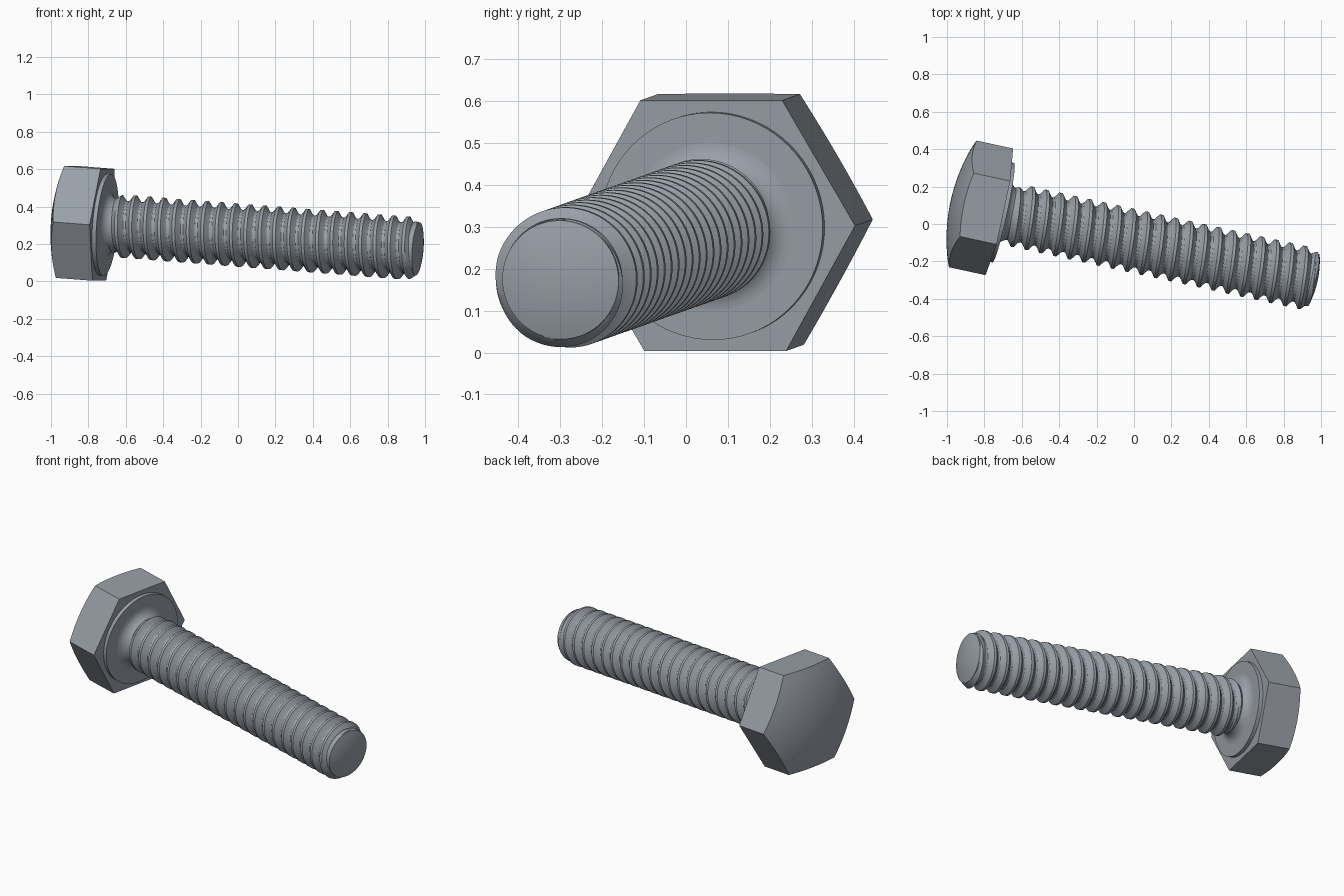
import bpy, bmesh, math
from math import cos, sin, tau, radians, sqrt
from mathutils import Matrix, Vector

cube = bpy.data.objects.get("Cube")
if cube:
    bpy.data.objects.remove(cube, do_unlink=True)

steel = bpy.data.materials.new("steel_grey")
STEEL = (0.32, 0.35, 0.39, 1)
steel.diffuse_color = STEEL
steel.use_nodes = True
steel.node_tree.nodes["Principled BSDF"].inputs["Base Color"].default_value = STEEL

# Bolt frame: local x runs from the head seat to the tip, local y stays level
axis = Vector((1, -0.217, -0.077)).normalized()
side = Vector((0.217, 1, 0)).normalized()
up = axis.cross(side)
FRAME = Matrix.Translation((-0.72, 0.065, 0.303)) @ Matrix((axis, side, up)).transposed().to_4x4()


def finish(name, bm, angle=30):
    bmesh.ops.remove_doubles(bm, verts=bm.verts, dist=1e-5)
    bmesh.ops.recalc_face_normals(bm, faces=bm.faces)
    mesh = bpy.data.meshes.new(name)
    bm.to_mesh(mesh)
    bm.free()
    mesh.transform(FRAME)
    mesh.materials.append(steel)
    obj = bpy.data.objects.new(name, mesh)
    bpy.context.collection.objects.link(obj)
    bpy.ops.object.select_all(action="DESELECT")
    obj.select_set(True)
    bpy.context.view_layer.objects.active = obj
    bpy.ops.object.shade_smooth_by_angle(angle=radians(angle))


def grid(rows):
    """Skin a list of equally long point rows."""
    bm = bmesh.new()
    rows = [[bm.verts.new(p) for p in row] for row in rows]
    for a, b in zip(rows, rows[1:]):
        for i in range(len(a) - 1):
            bm.faces.new((a[i], a[i + 1], b[i + 1], b[i]))
    return bm


def ring(t, r, n=72):
    return [(t, r * cos(tau * i / n), r * sin(tau * i / n)) for i in range(n + 1)]


def lathe(name, profile):
    finish(name, grid([ring(t, r) for t, r in profile]))


# Hexagonal head with a spherical crown
FLAT, CROWN, SPHERE = 0.3, 0.265, 0.96


def hex_ring(scale, t=None, n=72):
    pts = []
    for i in range(n + 1):
        a = tau * i / n
        r = scale * FLAT / cos(a % (tau / 6) - tau / 12)
        x = t if t is not None else -CROWN + SPHERE - sqrt(SPHERE**2 - r * r)
        pts.append((x, r * cos(a), r * sin(a)))
    return pts


crown = [hex_ring(k / 10) for k in range(11)]
finish("hex_head", grid(crown + [hex_ring(1, 0), hex_ring(0, 0)]))

# Washer face under the head
lathe("washer_face", [(-0.01, 0), (-0.01, 0.272), (0.022, 0.272), (0.022, 0)])

# Fillet and neck blending into the shank
fillet = [(0.022 + 0.06 * (1 - cos(k * tau / 32)), 0.2 - 0.062 * sin(k * tau / 32))
          for k in range(9)]
lathe("neck_fillet", [(0.01, 0.2)] + fillet + [(0.12, 0.135)])

# Helical thread, one profile per pitch: rounded root and narrow flat crest
PITCH, START, END = 0.0788, 0.05, 1.725
ROOT, CREST, FIRST = 0.136, 0.169, 0.066
tooth = [(-0.5, 0), (-0.4, 0.06), (-0.3, 0.3), (-0.1, 1), (0.1, 1), (0.3, 0.3), (0.4, 0.06)]


def thread_point(turn, u, h, a):
    t = FIRST + PITCH * (turn + u + a / tau)
    r = ROOT + (CREST - ROOT) * h
    r = min(r, CREST - 0.7 * max(0, t - 1.685))      # tip chamfer
    r = min(r, ROOT + 0.7 * max(0, t - START))       # run-in
    return (min(max(t, START), END), r * cos(a), r * sin(a))


N = 72
finish("shank_thread", grid([[thread_point(turn, u, h, tau * i / N) for i in range(N + 1)]
                             for turn in range(-2, 23) for u, h in tooth]))

# Slightly domed end of the shank
dome = [(1.745 - 0.02 * (k / 8) ** 2, 0.142 * k / 8) for k in range(9)]
lathe("tip_dome", dome + [(1.70, 0.146), (1.67, 0.13)])
